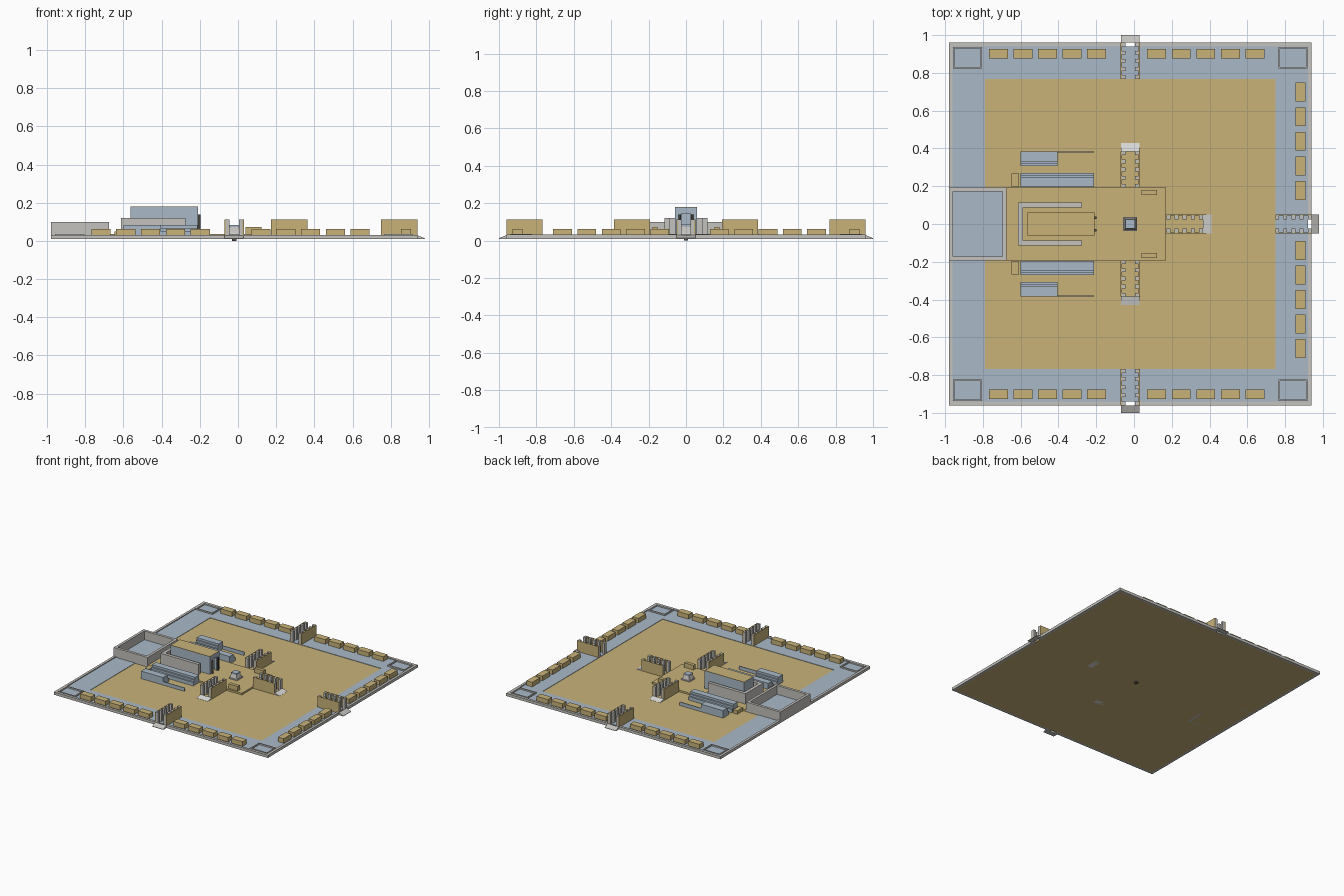
import bpy, bmesh
from mathutils import Vector

if "Cube" in bpy.data.objects:
    bpy.data.objects.remove(bpy.data.objects["Cube"])

CX = -0.02          # the whole plan is centred on the altar
PAVE, COURT, INNER, WALL = 0.025, 0.022, 0.036, 0.113


def material(name, rgb):
    m = bpy.data.materials.new(name)
    m.use_nodes = True
    m.diffuse_color = (*rgb, 1)
    m.node_tree.nodes["Principled BSDF"].inputs["Base Color"].default_value = (*rgb, 1)
    return m


TAN = material("sand", (0.58, 0.45, 0.19))
BLUE = material("blue grey stone", (0.40, 0.49, 0.58))
GREY = material("warm grey stone", (0.55, 0.54, 0.51))
PALE = material("pale stone", (0.70, 0.70, 0.69))
DARK = material("dark bronze", (0.10, 0.09, 0.07))


def east(r, t): return (r, t)
def north(r, t): return (-t, r)
def south(r, t): return (-t, -r)


def block(name, mat, r, t, z, side=east, taper=1.0, ramp=None):
    """Box between ranges r, t, z; taper shrinks the top, ramp lowers its outer edge."""
    bm = bmesh.new()
    bmesh.ops.create_cube(bm, size=1)
    mid = Vector(((r[0] + r[1]) / 2, (t[0] + t[1]) / 2))
    for v in bm.verts:
        outer, top = v.co.x > 0, v.co.z > 0
        k = taper if top else 1
        a = mid.x + v.co.x * (r[1] - r[0]) * k
        b = mid.y + v.co.y * (t[1] - t[0]) * k
        h = z[1] if top else z[0]
        if ramp is not None and top and outer:
            h = ramp
        x, y = side(a, b)
        v.co = (x + CX, y, h)
    bmesh.ops.recalc_face_normals(bm, faces=bm.faces)
    me = bpy.data.meshes.new(name)
    bm.to_mesh(me)
    bm.free()
    me.materials.append(mat)
    ob = bpy.data.objects.new(name, me)
    bpy.context.collection.objects.link(ob)
    return ob


def ring(name, mat, r, t, z, w):
    """Four walls of thickness w around a rectangle."""
    for i in (0, 1):
        a = (r[0], r[0] + w) if i == 0 else (r[1] - w, r[1])
        b = (t[0], t[0] + w) if i == 0 else (t[1] - w, t[1])
        block(name + "_end", mat, a, t, z)
        block(name + "_side", mat, (r[0] + w, r[1] - w), b, z)


# Ground: sunken sand court framed by pavement
block("ground_slab", TAN, (-0.94, 0.94), (-0.94, 0.94), (0.01, COURT))
ring("pavement", BLUE, (-0.94, 0.94), (-0.94, 0.94), (0.014, PAVE), 0.172)
block("inner_court", TAN, (-0.655, 0.19), (-0.193, 0.193), (0.015, INNER))

# Boundary rim, open at the three gates
block("rim_west", GREY, (-0.96, -0.94), (-0.96, 0.96), (0.01, 0.032))
for side in (east, north, south):
    for t in ((-0.96, -0.025), (0.025, 0.96)):
        block("rim", GREY, (0.94, 0.96), t, (0.01, 0.032), side)


def gate(name, start, side, ramp_mat, ramp_len, ramp_top):
    """Passage with sand outer walls, inward piers and an outside ramp."""
    end = start + 0.192
    for s in (-1, 1):
        def span(a, b): return tuple(sorted((s * a, s * b)))
        block(name + "_wall", TAN, (start, end), span(0.044, 0.051), (0.012, WALL), side)
        for i in range(5):
            a = start + i * 0.043
            block(name + "_pier", GREY, (a, a + 0.02), span(0.025, 0.044), (0.012, WALL), side)
    block(name + "_ramp", ramp_mat, (end, end + ramp_len), (-0.05, 0.05),
          (0.01, ramp_top), side, ramp=0.013 if ramp_top < INNER else COURT + 0.001)


for side in (east, north, south):
    gate("outer_gate", 0.768, side, GREY, 0.04, 0.03)
    gate("inner_gate", 0.192, side, PALE, 0.045, INNER)
    # Rooms lining the outer wall
    for i in range(5):
        for c in (0.178 + 0.13 * i, -0.14 - 0.13 * i):
            block("outer_chamber", TAN, (0.875, 0.927), (c - 0.05, c + 0.05),
                  (PAVE - 0.005, 0.062), side)

# Corner yards
for sx in (-1, 1):
    for sy in (-1, 1):
        r = tuple(sorted((sx * 0.785, sx * 0.938)))
        t = tuple(sorted((sy * 0.823, sy * 0.938)))
        ring("corner_yard", GREY, r, t, (0.015, 0.036), 0.008)

# West building: an open walled hall
block("west_floor", BLUE, (-0.95, -0.665), (-0.185, 0.185), (0.012, PAVE + 0.004))
ring("west_hall", GREY, (-0.96, -0.655), (-0.193, 0.193), (0.01, 0.1), 0.021)

# Altar
block("altar_foot", DARK, (-0.012, 0.012), (-0.012, 0.012), (0, 0.03))
block("altar_base", PALE, (-0.037, 0.037), (-0.037, 0.037), (0.03, 0.044))
block("altar_body", GREY, (-0.032, 0.032), (-0.032, 0.032), (0.044, 0.074), taper=0.7)
block("altar_hearth", BLUE, (-0.025, 0.025), (-0.025, 0.025), (0.074, 0.085))

# Temple: tall hollow hall with sand roof and open porch
FRONT, BACK = -0.19, -0.543
for s in (-1, 1):
    def span(a, b): return tuple(sorted((s * a, s * b)))
    block("temple_side", BLUE, (BACK, FRONT), span(0.045, 0.06), (0.03, 0.174))
    block("temple_jamb", BLUE, (FRONT - 0.02, FRONT), span(0.025, 0.045), (0.03, 0.174))
    block("side_room_wall", GREY, (-0.593, -0.256), span(0.088, 0.114), (0.03, 0.12))
    bpy.ops.mesh.primitive_cylinder_add(vertices=12, radius=0.007, depth=0.105,
                                        location=(CX + FRONT + 0.006, s * 0.033, 0.0875))
    pillar = bpy.context.object
    pillar.name = "porch_pillar"
    pillar.data.materials.append(DARK)
    bpy.ops.object.shade_smooth_by_angle()

    # Terraced rooms: inner row steps outward, outer row steps inward
    for edge, top in ((0.27, 0.05), (0.258, 0.066), (0.246, 0.083)):
        block("inner_row_terrace", BLUE, (-0.58, -0.192), span(0.195, edge), (0.015, top))
    for edge, top in ((0.308, 0.05), (0.318, 0.066), (0.328, 0.083)):
        block("outer_row_terrace", BLUE, (-0.58, -0.384), span(edge, 0.384), (0.015, top))
    block("row_screen_wall", BLUE, (-0.384, -0.192), span(0.378, 0.384), (0.015, 0.05))
    block("kitchen", TAN, (-0.628, -0.59), span(0.197, 0.268), (0.015, 0.05))
    block("court_chamber", TAN, (0.06, 0.143), span(0.153, 0.18), (0.03, 0.073))

block("temple_back", BLUE, (BACK, BACK + 0.015), (-0.045, 0.045), (0.03, 0.174))
block("temple_inner_wall", BLUE, (-0.32, -0.305), (-0.045, 0.045), (0.03, 0.174))
block("temple_lintel", BLUE, (FRONT - 0.02, FRONT), (-0.025, 0.025), (0.145, 0.174))
block("temple_eaves", BLUE, (BACK, FRONT), (-0.06, 0.06), (0.172, 0.177))
block("temple_roof", TAN, (BACK, FRONT), (-0.06, 0.06), (0.177, 0.18))
block("side_room_back", GREY, (-0.593, -0.567), (-0.088, 0.088), (0.03, 0.12))
